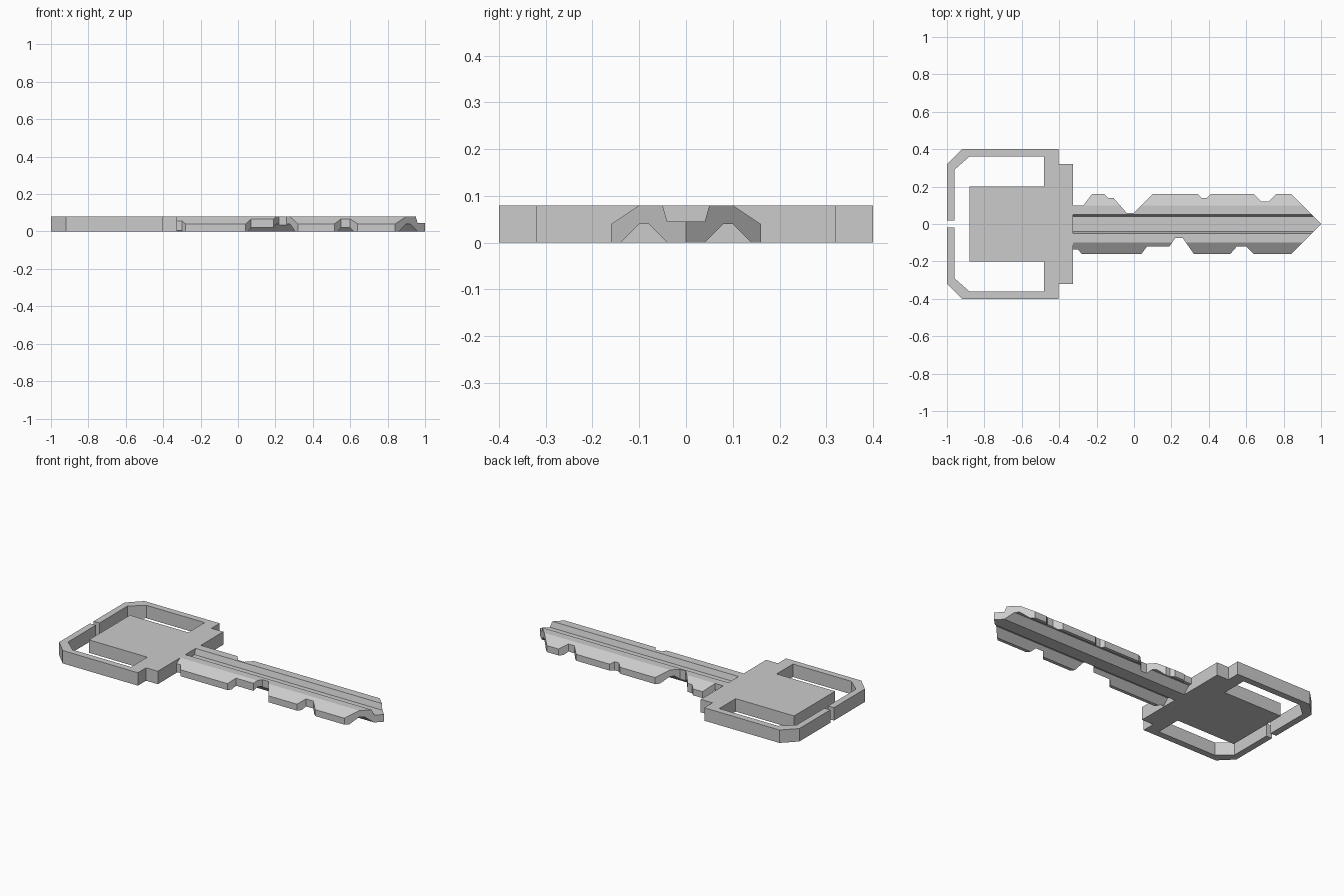
import bpy, bmesh
from mathutils import Vector

if "Cube" in bpy.data.objects:
    bpy.data.objects.remove(bpy.data.objects["Cube"], do_unlink=True)

THICK = 0.08
SHOULDER = -0.325

steel = bpy.data.materials.new("grey steel")
steel.use_nodes = True
GREY = (0.6, 0.6, 0.6, 1)
steel.diffuse_color = GREY
steel.node_tree.nodes["Principled BSDF"].inputs["Base Color"].default_value = GREY


def prism(name, points, offset):
    """Extrude a closed outline of 3D points along an offset."""
    bm = bmesh.new()
    face = bm.faces.new([bm.verts.new(p) for p in points])
    moved = bmesh.ops.extrude_face_region(bm, geom=[face])["geom"]
    verts = [g for g in moved if isinstance(g, bmesh.types.BMVert)]
    bmesh.ops.translate(bm, vec=Vector(offset), verts=verts)
    if face.is_valid and len(bm.faces) == len(points) + 1:
        bm.faces.new([v for v in face.verts])
    bmesh.ops.recalc_face_normals(bm, faces=bm.faces)
    mesh = bpy.data.meshes.new(name)
    bm.to_mesh(mesh)
    bm.free()
    mesh.materials.append(steel)
    obj = bpy.data.objects.new(name, mesh)
    bpy.context.collection.objects.link(obj)
    return obj


def mirrored(half):
    """Close a half outline by reflecting it across its first coordinate's axis."""
    return half + [(a, -b) for a, b in reversed(half)]


# Head: collar, split ring and centre tongue in one outline
head_half = [(-0.88, 0.2), (-0.48, 0.2), (-0.48, 0.36), (-0.88, 0.36),
             (-0.96, 0.29), (-0.96, 0.018), (-1, 0.018), (-1, 0.32),
             (-0.92, 0.4), (-0.405, 0.4), (-0.405, 0.32), (SHOULDER, 0.32)]
prism("key_head", [(x, y, 0) for x, y in mirrored(head_half)], (0, 0, THICK))

# Blade: grooved cross-section running lengthwise
section_half = [(0.045, 0.04), (THICK, 0.05), (THICK, 0.1), (0.04, 0.16),
                (0, 0.16), (0, 0.14), (0.04, 0.1), (0.04, 0.08), (0, 0.04)]
blade = prism("key_blade", [(SHOULDER, y, z) for z, y in mirrored(section_half)],
              (1.4, 0, 0))

# Tooth outline trims the blade from above
upper = [(SHOULDER, 0.1), (-0.27, 0.1), (-0.225, 0.16), (-0.16, 0.16),
         (-0.14, 0.14), (-0.11, 0.14), (-0.04, 0.06), (0, 0.06), (0.1, 0.16),
         (0.34, 0.16), (0.36, 0.14), (0.39, 0.14), (0.41, 0.16), (0.64, 0.16),
         (0.68, 0.12), (0.72, 0.12), (0.76, 0.16), (0.84, 0.16), (1, 0)]
lower = [(0.84, -0.16), (0.64, -0.16), (0.6, -0.12), (0.55, -0.12),
         (0.515, -0.16), (0.32, -0.16), (0.26, -0.075), (0.22, -0.075),
         (0.19, -0.12), (0.07, -0.12), (0.04, -0.16), (-0.28, -0.16),
         (-0.3, -0.135), (SHOULDER, -0.135)]
cutter = prism("tooth_cutter", [(x, y, -0.1) for x, y in upper + lower], (0, 0, 0.3))

trim = blade.modifiers.new("teeth", "BOOLEAN")
trim.operation = "INTERSECT"
trim.solver = "EXACT"
trim.object = cutter
bpy.context.view_layer.objects.active = blade
bpy.ops.object.modifier_apply(modifier=trim.name)
bpy.data.objects.remove(cutter, do_unlink=True)
